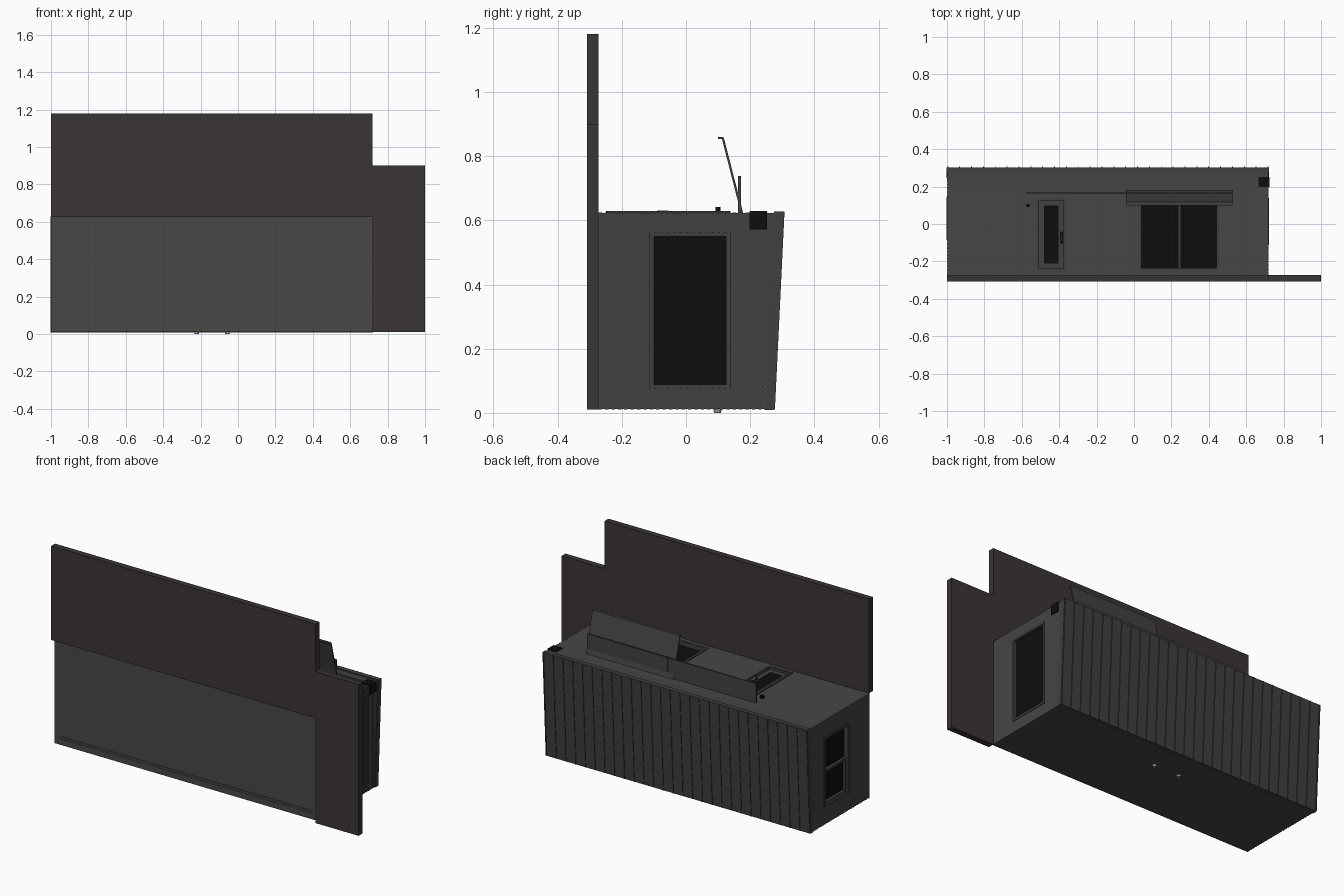
import bpy, bmesh

if "Cube" in bpy.data.objects:
    bpy.data.objects.remove(bpy.data.objects["Cube"])

X0, X1, Z0, Z1 = -1.0, 0.72, 0.01, 0.625   # cabin outline


def mat(name, c):
    m = bpy.data.materials.new(name)
    m.diffuse_color = (*c, 1)
    m.use_nodes = True
    m.node_tree.nodes["Principled BSDF"].inputs["Base Color"].default_value = m.diffuse_color
    return m


WALL = mat("wall_grey", (0.055, 0.055, 0.055))
ROOF = mat("roof_grey", (0.05, 0.05, 0.05))
SLAB = mat("slab_brown", (0.042, 0.035, 0.034))
FLOOR = mat("floor_grey", (0.065, 0.065, 0.065))
TRIM = mat("trim_grey", (0.05, 0.05, 0.05))
GLASS = mat("dark_glass", (0.004, 0.004, 0.004))
METAL = mat("metal", (0.3, 0.3, 0.3))


def finish(name, bm, m=None):
    bmesh.ops.recalc_face_normals(bm, faces=bm.faces)
    me = bpy.data.meshes.new(name)
    bm.to_mesh(me)
    bm.free()
    ob = bpy.data.objects.new(name, me)
    bpy.context.collection.objects.link(ob)
    if m:
        me.materials.append(m)
    return ob


def add_box(bm, lo, hi):
    vs = bmesh.ops.create_cube(bm, size=1)["verts"]
    for v in vs:
        v.co = [(a + b) / 2 + c * (b - a) for a, b, c in zip(lo, hi, v.co)]


def boxes(name, parts, m=None):
    bm = bmesh.new()
    for lo, hi in parts:
        add_box(bm, lo, hi)
    return finish(name, bm, m)


def prism(name, pts, vec, m):
    bm = bmesh.new()
    f = bm.faces.new([bm.verts.new(p) for p in pts])
    g = bmesh.ops.extrude_face_region(bm, geom=[f])["geom"]
    bmesh.ops.translate(bm, vec=vec, verts=[v for v in g if isinstance(v, bmesh.types.BMVert)])
    return finish(name, bm, m)


def on_wall(side, u0, u1, v0, v1, d0, d1):
    """Box on a wall: u along it, v = y, d outward from the wall plane."""
    if side == "facade":
        return (u0, v0, Z1 + d0), (u1, v1, Z1 + d1)
    if side == "right":
        return (X1 + d0, v0, u0), (X1 + d1, v1, u1)
    return (X0 - d1, v0, u0), (X0 - d0, v1, u1)


def frame(name, side, u0, u1, v0, v1, w, d0, d1, m=TRIM):
    boxes(name, [on_wall(side, *r, d0, d1) for r in (
        (u0, u0 + w, v0, v1), (u1 - w, u1, v0, v1),
        (u0 + w, u1 - w, v0, v0 + w), (u0 + w, u1 - w, v1 - w, v1))], m)


# ground slab wrapping two sides of the cabin
outline = [(X0, 0.627), (X0, 1.18), (X1, 1.18), (X1, 0.9), (1, 0.9), (1, Z0), (X1, Z0), (X1, 0.627)]
prism("ground_slab", [(x, -0.308, z) for x, z in outline], (0, 0.036, 0), SLAB)

# cabin walls: stacked lap boards, top edge following the roof slope
bm = bmesh.new()
rows, yb, yt = 26, -0.272, 0.245
rings = []
for i in range(rows):
    for t, inset in ((0, 0), (1, 0.0025)):
        ring = []
        for sx, sz in ((0, 0), (1, 0), (1, 1), (0, 1)):
            y = yb + (yt - yb) * (i + t) / rows
            if i == rows - 1 and t == 1:
                y += 0.03 * sz
            ring.append(bm.verts.new(((X1 - inset) if sx else (X0 + inset), y,
                                      (Z1 - inset) if sz else (Z0 + inset))))
        rings.append(ring)
for a, b in zip(rings, rings[1:]):
    for k in range(4):
        bm.faces.new((a[k], a[(k + 1) % 4], b[(k + 1) % 4], b[k]))
bm.faces.new(rings[0])
bm.faces.new(rings[-1])
walls = finish("cabin_walls", bm, WALL)

# cut the door and window recesses
D = -0.03
cutter = boxes("opening_cutter", [
    on_wall("facade", -0.51, -0.375, -0.24, 0.13, D, 0.05),
    on_wall("facade", 0.035, 0.445, -0.24, 0.108, D, 0.05),
    on_wall("right", 0.085, 0.555, -0.105, 0.13, D, 0.05),
    on_wall("left", 0.115, 0.52, -0.08, 0.14, D, 0.05)])
mod = walls.modifiers.new("openings", "BOOLEAN")
mod.object = cutter
mod.operation = "DIFFERENCE"
mod.solver = "EXACT"
bpy.context.view_layer.objects.active = walls
bpy.ops.object.modifier_apply(modifier=mod.name)
bpy.data.objects.remove(cutter)

# underside: rim, thin bead and floor panel
for nm, a, w, y in (("floor_rim", 0.0, 0.036, -0.279), ("floor_bead", 0.036, 0.012, -0.277)):
    l, r, b, t = X0 + a, X1 - a * 0.8, Z0 + a, Z1 - a * 0.8
    boxes(nm, [((l, y, b), (l + w, -0.27, t)), ((r - w, y, b), (r, -0.27, t)),
               ((l + w, y, b), (r - w, -0.27, b + w)), ((l + w, y, t - w), (r - w, -0.27, t))], FLOOR)
boxes("floor_panel", [((X0 + 0.04, -0.274, Z0 + 0.04), (X1 - 0.04, -0.268, Z1 - 0.04))], FLOOR)

# sloped roof with standing seams
sec = [(0.245, Z0 - 0.001), (0.273, Z0 - 0.001), (0.303, Z1 + 0.003), (0.275, Z1 + 0.003)]
prism("roof", [(X0 - 0.002, y, z) for y, z in sec], (X1 - X0 + 0.004, 0, 0), ROOF)
for i in range(28):
    x = X0 + 0.002 + i * (X1 - X0 - 0.008) / 27
    rib = [(0.272, Z0), (0.277, Z0), (0.307, Z1 + 0.002), (0.302, Z1 + 0.002)]
    prism("roof_seam", [(x, y, z) for y, z in rib], (0.005, 0, 0), ROOF)

# front door: casing, leaf, glass, handle
frame("door_casing", "facade", -0.52, -0.365, -0.25, 0.138, 0.012, -0.03, 0.004)
frame("door_leaf", "facade", -0.508, -0.377, -0.238, 0.126, 0.027, -0.03, -0.01, WALL)
boxes("door_glass", [on_wall("facade", -0.49, -0.395, -0.215, 0.105, -0.03, -0.016)], GLASS)
boxes("door_handle", [on_wall("facade", -0.396, -0.38, -0.105, -0.04, -0.012, -0.006)], GLASS)
boxes("door_grip", [on_wall("facade", -0.391, -0.386, -0.09, -0.055, -0.008, 0.006)], METAL)

# large two-pane window
frame("wide_window_casing", "facade", 0.025, 0.455, -0.248, 0.115, 0.014, -0.03, 0.004)
boxes("wide_window_mullion", [on_wall("facade", 0.235, 0.25, -0.236, 0.103, -0.03, -0.008)], TRIM)
boxes("wide_window_glass", [on_wall("facade", 0.036, 0.444, -0.238, 0.106, -0.03, -0.022)], GLASS)

# tall window on the right end
frame("right_window_casing", "right", 0.075, 0.563, -0.113, 0.138, 0.013, -0.03, 0.003)
boxes("right_window_glass", [on_wall("right", 0.086, 0.554, -0.104, 0.129, -0.03, -0.012)], GLASS)

# sliding window on the left end
frame("left_window_casing", "left", 0.11, 0.525, -0.085, 0.145, 0.013, -0.03, 0.003)
frame("left_window_sash", "left", 0.12, 0.325, -0.075, 0.135, 0.015, -0.028, -0.008, FLOOR)
boxes("left_window_glass", [on_wall("left", 0.116, 0.519, -0.079, 0.139, -0.03, -0.022)], GLASS)

# flat canopy in two lengths, plus the sloped awning with its lip
for a, b in ((-0.575, -0.004), (0.0, 0.525)):
    boxes("canopy", [((a, 0.162, Z1 - 0.002), (b, 0.171, 0.738))], WALL)
aw = [(0.178, Z1 - 0.002), (0.118, 0.857), (0.111, 0.857), (0.171, Z1 - 0.002)]
prism("awning", [(-0.042, y, z) for y, z in aw], (0.568, 0, 0), WALL)
boxes("awning_lip", [((-0.042, 0.1, 0.853), (0.526, 0.117, 0.859))], WALL)

# corner sign box, wall lamp and two rear vents
boxes("corner_box", [((0.665, 0.198, 0.572), (0.724, 0.252, 0.629))], GLASS)
boxes("wall_lamp", [((-0.575, 0.092, Z1 - 0.002), (-0.558, 0.108, 0.642))], GLASS)
for x in (-0.057, -0.22):
    bm = bmesh.new()
    bmesh.ops.create_cone(bm, cap_ends=True, segments=16, radius1=0.011, radius2=0.013, depth=0.014)
    bmesh.ops.translate(bm, vec=(x, 0.098, 0.007), verts=bm.verts)
    finish("rear_vent", bm, METAL)
